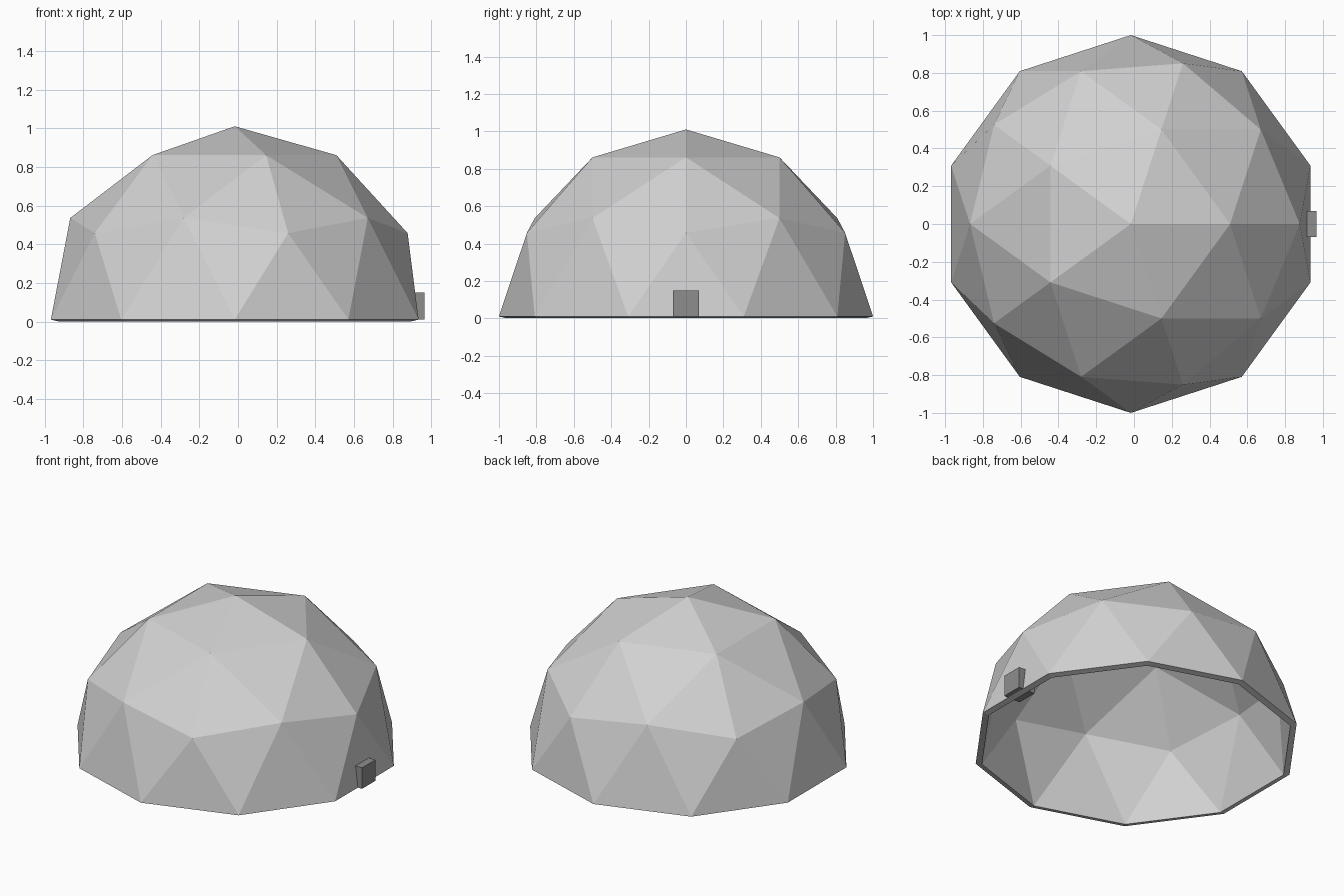
import bpy, bmesh

if "Cube" in bpy.data.objects:
    bpy.data.objects.remove(bpy.data.objects["Cube"], do_unlink=True)

CENTRE_X = -0.017
BASE_Z = 0.01


def material(name, grey):
    mat = bpy.data.materials.new(name)
    mat.use_nodes = True
    colour = (grey, grey, grey, 1)
    mat.diffuse_color = colour
    mat.node_tree.nodes["Principled BSDF"].inputs["Base Color"].default_value = colour
    return mat


def add_object(name, bm, mat, location):
    mesh = bpy.data.meshes.new(name)
    bm.to_mesh(mesh)
    bm.free()
    mesh.materials.append(mat)
    obj = bpy.data.objects.new(name, mesh)
    obj.location = location
    bpy.context.collection.objects.link(obj)
    return obj


# Geodesic dome: upper half of a low-poly icosphere, thickened inward
bm = bmesh.new()
bmesh.ops.create_icosphere(bm, subdivisions=2, radius=1)
below = [v for v in bm.verts if v.co.z < -0.05]
bmesh.ops.delete(bm, geom=below, context='VERTS')
dome = add_object("dome_shell", bm, material("light grey", 0.64), (CENTRE_X, 0, BASE_Z))
shell = dome.modifiers.new("wall", 'SOLIDIFY')
shell.thickness = 0.04
shell.offset = -1

# Small box set through the wall at the base
bm = bmesh.new()
bmesh.ops.create_cube(bm, size=1)
bmesh.ops.scale(bm, vec=(0.12, 0.14, 0.14), verts=bm.verts)
add_object("wall_box", bm, material("mid grey", 0.27), (0.905, 0, BASE_Z + 0.07))
